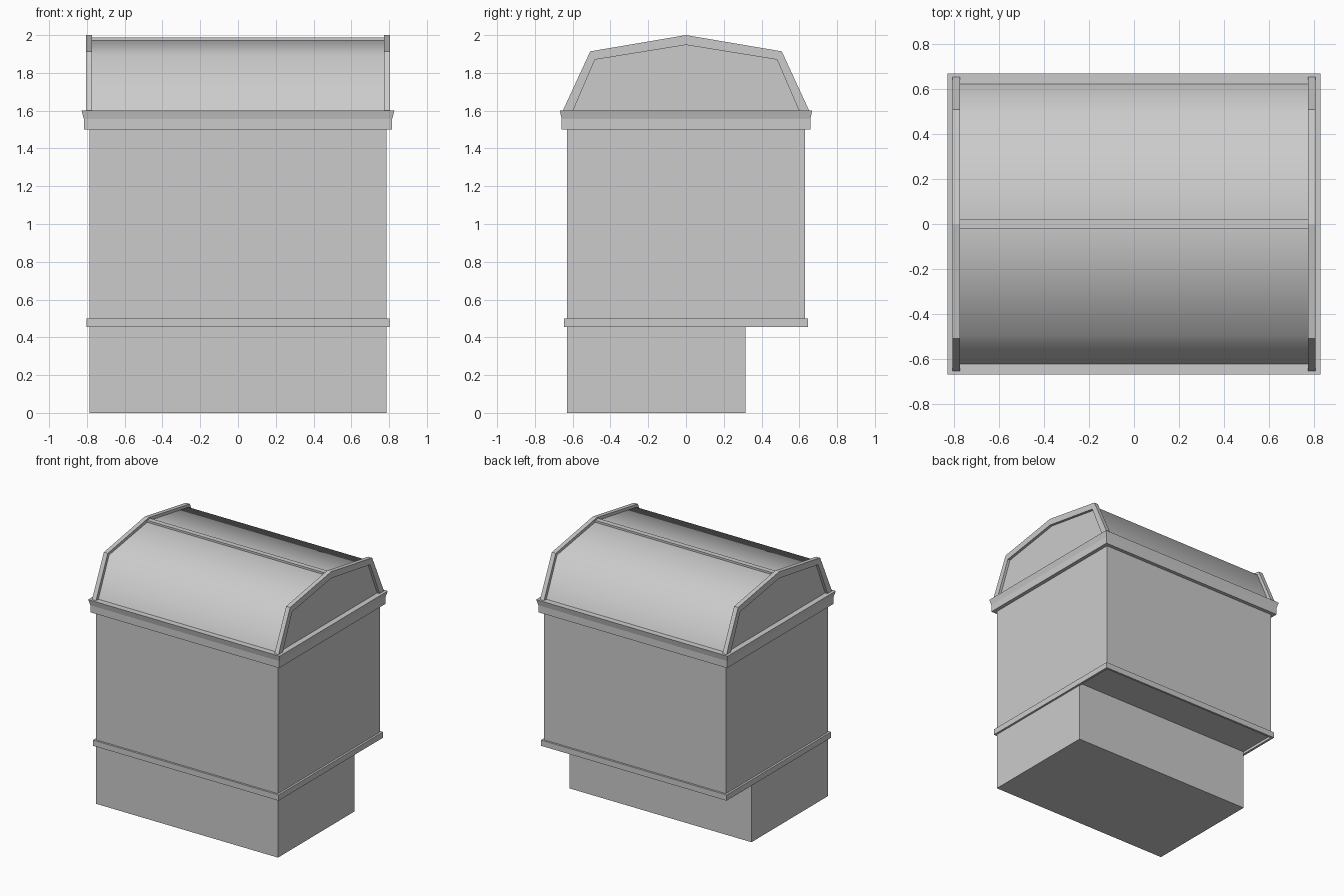
import bpy, bmesh, math

if "Cube" in bpy.data.objects:
    bpy.data.objects.remove(bpy.data.objects["Cube"])


def finish(name, bm):
    bmesh.ops.recalc_face_normals(bm, faces=bm.faces)
    me = bpy.data.meshes.new(name)
    bm.to_mesh(me)
    bm.free()
    ob = bpy.data.objects.new(name, me)
    bpy.context.collection.objects.link(ob)
    return ob


def extrude_x(name, profile, x0, x1):
    """Solid with a (y, z) profile running from x0 to x1."""
    bm = bmesh.new()
    a = [bm.verts.new((x0, y, z)) for y, z in profile]
    b = [bm.verts.new((x1, y, z)) for y, z in profile]
    n = len(profile)
    bm.faces.new(a)
    bm.faces.new(b)
    for i in range(n):
        j = (i + 1) % n
        bm.faces.new((a[i], a[j], b[j], b[i]))
    return finish(name, bm)


def bridge_loops(name, loops):
    """Closed shell through successive loops, the last joining the first."""
    bm = bmesh.new()
    rings = [[bm.verts.new(p) for p in loop] for loop in loops]
    n = len(rings[0])
    for r, s in zip(rings, rings[1:] + rings[:1]):
        for i in range(n):
            j = (i + 1) % n
            bm.faces.new((r[i], r[j], s[j], s[i]))
    return finish(name, bm)


def rect(hx, hy, z):
    return [(-hx, -hy, z), (hx, -hy, z), (hx, hy, z), (-hx, hy, z)]


def gambrel(eave, kink, kink_z, peak, z0=1.6):
    return [(-eave, z0), (-kink, kink_z), (0, peak), (kink, kink_z), (eave, z0)]


# Body with stepped-in base at the back
extrude_x("body", [(-0.63, 0), (0.315, 0), (0.315, 0.475), (0.63, 0.475),
                   (0.63, 1.55), (-0.63, 1.55)], -0.787, 0.787)

# Thin trim band around the body
bridge_loops("trim_band", [rect(0.803, 0.645, 0.455), rect(0.803, 0.645, 0.5),
                           rect(0.785, 0.628, 0.5), rect(0.785, 0.628, 0.455)])

# Cornice with flared lip
bridge_loops("cornice", [rect(0.785, 0.628, 1.5), rect(0.816, 0.658, 1.5),
                         rect(0.816, 0.658, 1.555), rect(0.828, 0.668, 1.6),
                         rect(0.76, 0.59, 1.6)])

# Roof, softly shaded across the bend
roof = extrude_x("roof", gambrel(0.622, 0.49, 1.895, 1.975), -0.785, 0.785)
bpy.context.view_layer.objects.active = roof
roof.select_set(True)
bpy.ops.object.shade_smooth_by_angle(angle=math.radians(60))
roof.select_set(False)

# Ridge strip
extrude_x("ridge_strip", [(-0.02, 1.965), (-0.02, 1.987), (0.02, 1.987), (0.02, 1.965)],
          -0.775, 0.775)

# Raised gable frames at both ends
outer = gambrel(0.652, 0.507, 1.914, 2.0)
inner = gambrel(0.598, 0.482, 1.87, 1.948)
for side, s in (("left", -1), ("right", 1)):
    bridge_loops("gable_frame_" + side, [
        [(s * 0.772, y, z) for y, z in outer],
        [(s * 0.806, y, z) for y, z in outer],
        [(s * 0.806, y, z) for y, z in inner],
        [(s * 0.772, y, z) for y, z in inner]])
